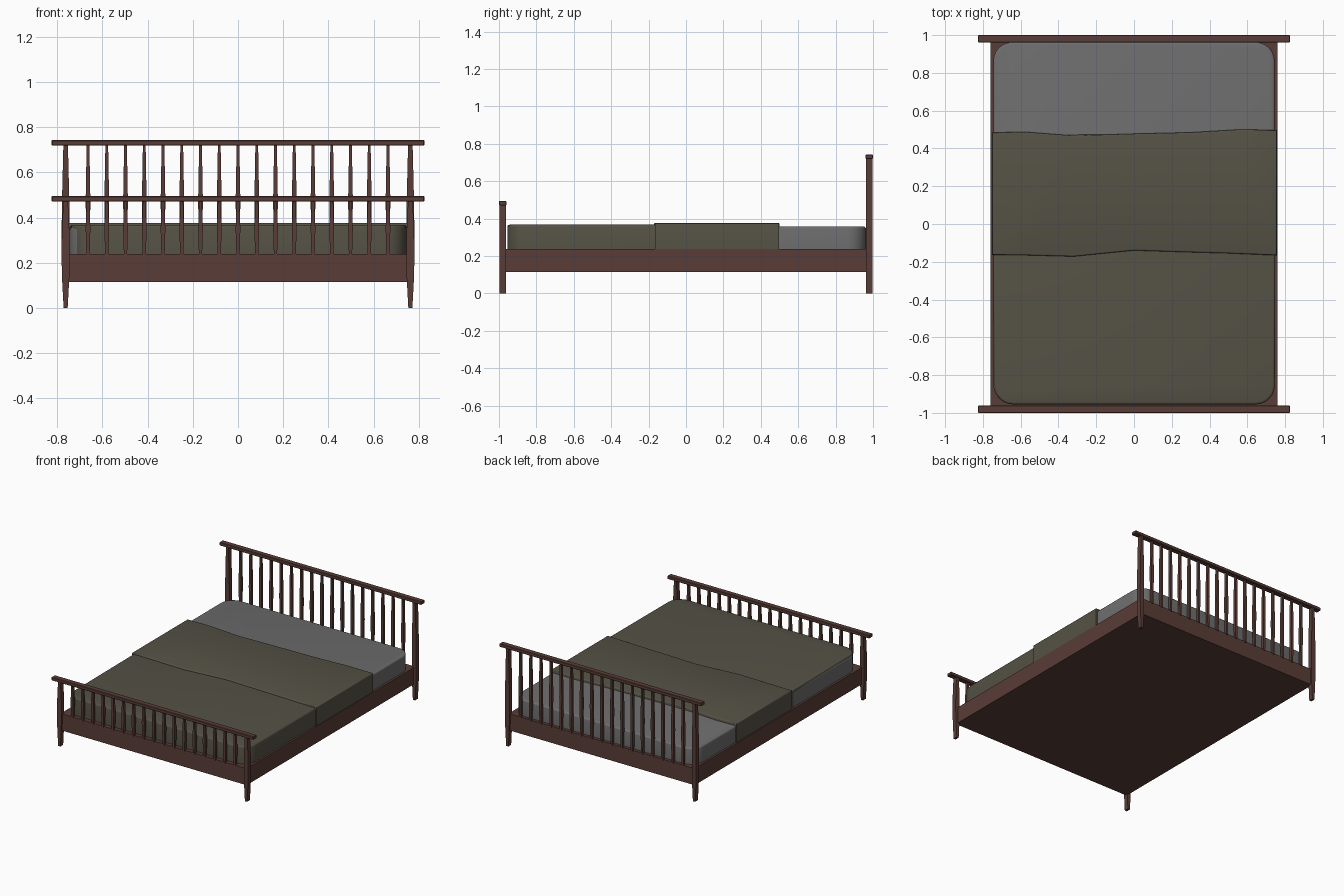
import bpy, bmesh, math

if "Cube" in bpy.data.objects:
    bpy.data.objects.remove(bpy.data.objects["Cube"])


def material(name, rgb):
    m = bpy.data.materials.new(name)
    m.diffuse_color = (*rgb, 1)
    m.use_nodes = True
    m.node_tree.nodes["Principled BSDF"].inputs["Base Color"].default_value = m.diffuse_color
    return m


WOOD = material("dark wood", (0.100, 0.047, 0.038))
SHEET = material("grey sheet", (0.155, 0.155, 0.158))
BLANKET = material("olive blanket", (0.091, 0.083, 0.060))


def finish(name, bm, mat, bevel=0, segments=1, smooth=False):
    bmesh.ops.recalc_face_normals(bm, faces=bm.faces)
    me = bpy.data.meshes.new(name)
    bm.to_mesh(me)
    bm.free()
    me.materials.append(mat)
    ob = bpy.data.objects.new(name, me)
    bpy.context.collection.objects.link(ob)
    if bevel:
        mod = ob.modifiers.new("bevel", 'BEVEL')
        mod.width, mod.segments = bevel, segments
        mod.limit_method = 'ANGLE'
        mod.angle_limit = math.radians(50)
    if smooth:
        bpy.ops.object.select_all(action='DESELECT')
        ob.select_set(True)
        bpy.context.view_layer.objects.active = ob
        bpy.ops.object.shade_smooth_by_angle(angle=math.radians(35))
    return ob


def prism(name, outline, vec, mat, **kw):
    """Extrude a closed 3D outline along vec."""
    bm = bmesh.new()
    f = bm.faces.new([bm.verts.new(p) for p in outline])
    r = bmesh.ops.extrude_face_region(bm, geom=[f])
    bmesh.ops.translate(bm, vec=vec, verts=[v for v in r["geom"] if isinstance(v, bmesh.types.BMVert)])
    return finish(name, bm, mat, **kw)


def box(name, x, y, z, mat, **kw):
    pts = [(x[0], y[0], z[0]), (x[1], y[0], z[0]), (x[1], y[1], z[0]), (x[0], y[1], z[0])]
    return prism(name, pts, (0, 0, z[1] - z[0]), mat, **kw)


def stick(name, x, y, depth, profile, mat):
    """Flat tapered bar; profile is a list of (z, half width)."""
    pts = [(x + w, y - depth / 2, z) for z, w in profile]
    pts += [(x - w, y - depth / 2, z) for z, w in reversed(profile)]
    return prism(name, pts, (0, depth, 0), mat)


def arc(cx, cy, r, a0):
    return [(cx + r * math.cos(math.radians(a0 + i * 15)),
             cy + r * math.sin(math.radians(a0 + i * 15))) for i in range(7)]


def slab(name, outline, z0, z1, mat, bevel):
    """Soft layer: vertical sides with a rounded top edge."""
    bm = bmesh.new()
    f = bm.faces.new([bm.verts.new((x, y, z0)) for x, y in outline])
    r = bmesh.ops.extrude_face_region(bm, geom=[f])
    top = [v for v in r["geom"] if isinstance(v, bmesh.types.BMVert)]
    bmesh.ops.translate(bm, vec=(0, 0, z1 - z0), verts=top)
    s = set(top)
    edges = [e for e in bm.edges if e.verts[0] in s and e.verts[1] in s]
    bmesh.ops.bevel(bm, geom=edges, offset=bevel, segments=3, profile=0.5, affect='EDGES')
    return finish(name, bm, mat, smooth=True)


# solid bed base with side rails and end panels
box("bed_base", (-0.76, 0.76), (-0.985, 0.985), (0.115, 0.238), WOOD)

# headboard and footboard: rail, posts and spindles
for end, y, top in (("head", 0.98, 0.743), ("foot", -0.98, 0.495)):
    low = top - 0.024
    box(end + "_rail", (-0.825, 0.825), (y - 0.02, y + 0.02), (low, top), WOOD, bevel=0.003)
    for s, side in ((-1, "left"), (1, "right")):
        stick(f"{end}_{side}_post", s * 0.763, y, 0.033,
              [(0, 0.009), (0.13, 0.016), (0.22, 0.018), (0.22 + (low - 0.22) * 0.45, 0.017),
               (low + 0.005, 0.010)], WOOD)
    h = low - 0.23
    for i in range(-8, 9):
        stick(f"{end}_spindle_{i + 9}", i * 0.083, y, 0.02,
              [(0.23, 0.007), (0.23 + h * 0.5, 0.0105), (low + 0.005, 0.006)], WOOD)

# mattress with rounded corners
R = 0.1
slab("mattress",
     arc(0.645, 0.862, R, 0) + arc(-0.645, 0.862, R, 90)
     + arc(-0.645, -0.85, R, 180) + arc(0.645, -0.85, R, 270),
     0.235, 0.358, SHEET, 0.012)

# blanket over the mattress
slab("blanket",
     [(0.75, 0.48), (-0.75, 0.47)]
     + arc(-0.64, -0.855, R, 180) + arc(0.645, -0.855, R, 270),
     0.237, 0.368, BLANKET, 0.012)

# folded-back blanket layer with wavy edges
slab("blanket_fold",
     [(0.756, 0.498), (0.55, 0.5), (0.3, 0.485), (0, 0.478), (-0.32, 0.468), (-0.58, 0.488),
      (-0.752, 0.484), (-0.752, -0.163), (-0.58, -0.165), (-0.32, -0.172), (-0.15, -0.155),
      (0, -0.14), (0.25, -0.148), (0.5, -0.155), (0.756, -0.166)],
     0.237, 0.377, BLANKET, 0.008)
